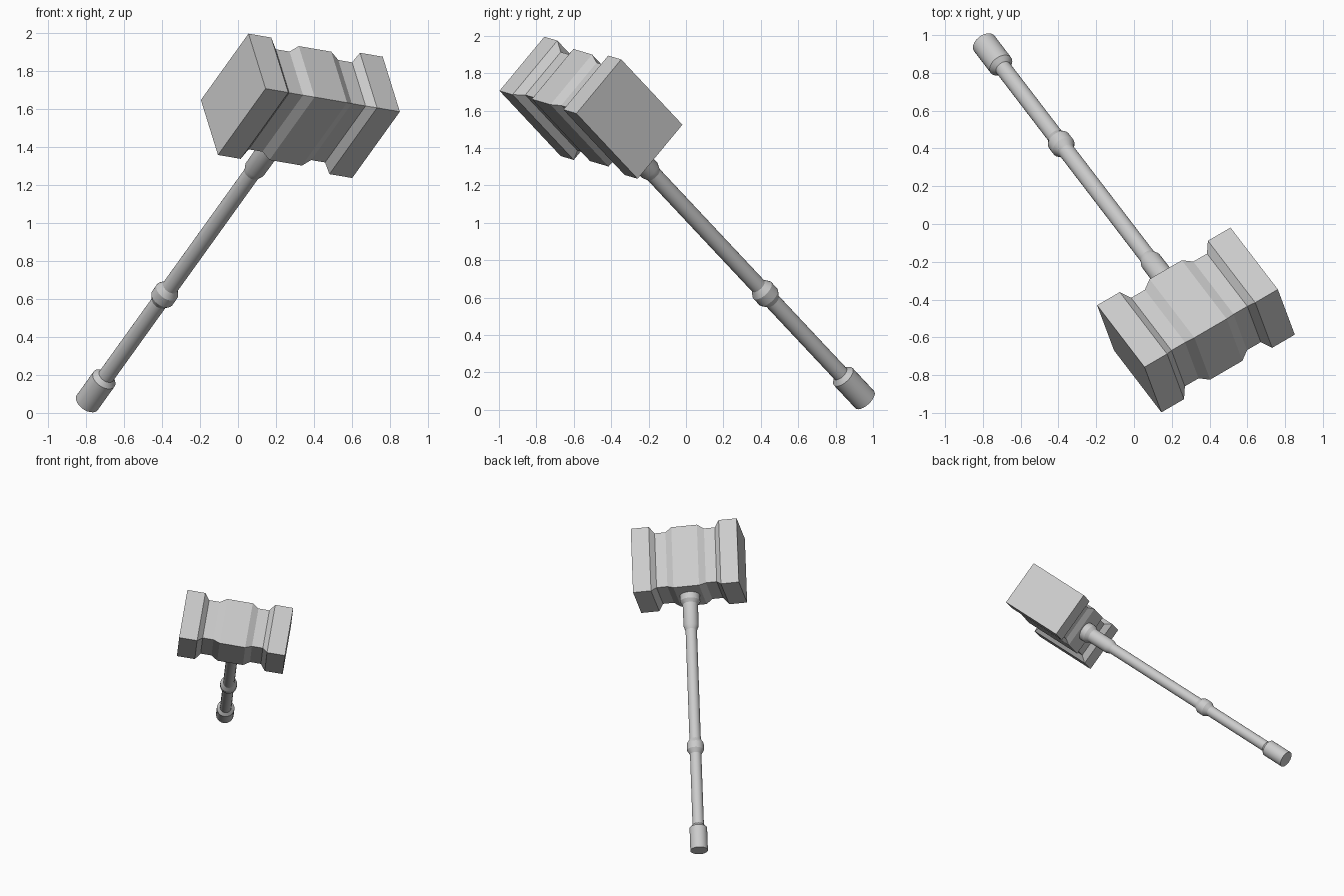
import bpy, bmesh, math
from mathutils import Vector, Matrix

if "Cube" in bpy.data.objects:
    bpy.data.objects.remove(bpy.data.objects["Cube"])

# one plain grey for the whole hammer
grey = bpy.data.materials.new("grey")
grey.diffuse_color = (0.6, 0.6, 0.6, 1)
grey.use_nodes = True
grey.node_tree.nodes["Principled BSDF"].inputs["Base Color"].default_value = grey.diffuse_color

# tilted frame: local x along the head, local z up the handle
up = Vector((0.464, -0.606, 0.646)).normalized()
along = Vector((0.856, 0.496, -0.145))
along = (along - up * along.dot(up)).normalized()
side = up.cross(along)
frame = Matrix((along, side, up)).transposed().to_4x4()
frame.translation = (0.328, -0.508, 1.615)


def loft(name, rings, smooth=False):
    """Skin a closed solid through equal-sized rings of points."""
    bm = bmesh.new()
    loops = [[bm.verts.new(p) for p in ring] for ring in rings]
    n = len(loops[0])
    for a, b in zip(loops, loops[1:]):
        for i in range(n):
            j = (i + 1) % n
            bm.faces.new((a[i], a[j], b[j], b[i]))
    bm.faces.new(loops[0])
    bm.faces.new(loops[-1])
    bmesh.ops.recalc_face_normals(bm, faces=bm.faces)
    mesh = bpy.data.meshes.new(name)
    bm.to_mesh(mesh)
    bm.free()
    mesh.materials.append(grey)
    obj = bpy.data.objects.new(name, mesh)
    bpy.context.collection.objects.link(obj)
    obj.matrix_world = frame
    if smooth:
        bpy.ops.object.select_all(action='DESELECT')
        obj.select_set(True)
        bpy.context.view_layer.objects.active = obj
        bpy.ops.object.shade_smooth_by_angle(angle=math.radians(30))
    return obj


# head: box section, inset by a mirrored profile (distance from middle, inset)
half = [(0.413, 0), (0.273, 0), (0.235, 0.040), (0.150, 0.040), (0.100, 0.014)]
profile = [(-x, d) for x, d in half] + [(x, d) for x, d in reversed(half)]
W, H = 0.193, 0.27
loft("hammer_head", [[(x, sy * (W - d), sz * (H - d))
                      for sy, sz in ((-1, -1), (1, -1), (1, 1), (-1, 1))]
                     for x, d in profile])


# round parts: (height above the handle end, radius)
def turned(name, pts, sides=24):
    base = -2.415
    loft(name, [[(r * math.cos(k * math.tau / sides),
                  r * math.sin(k * math.tau / sides), base + t)
                 for k in range(sides)] for t, r in pts], True)


turned("handle", [(0.1, 0.044), (2.2, 0.044)])
turned("pommel", [(0, 0.068), (0.19, 0.068), (0.215, 0.044)])
turned("grip_ring", [(0.815, 0.044), (0.85, 0.065), (0.905, 0.065), (0.94, 0.044)])
turned("collar", [(1.865, 0.044), (1.9, 0.058), (2.12, 0.060)])
turned("collar_flange", [(2.08, 0.058), (2.11, 0.078), (2.2, 0.078)])
